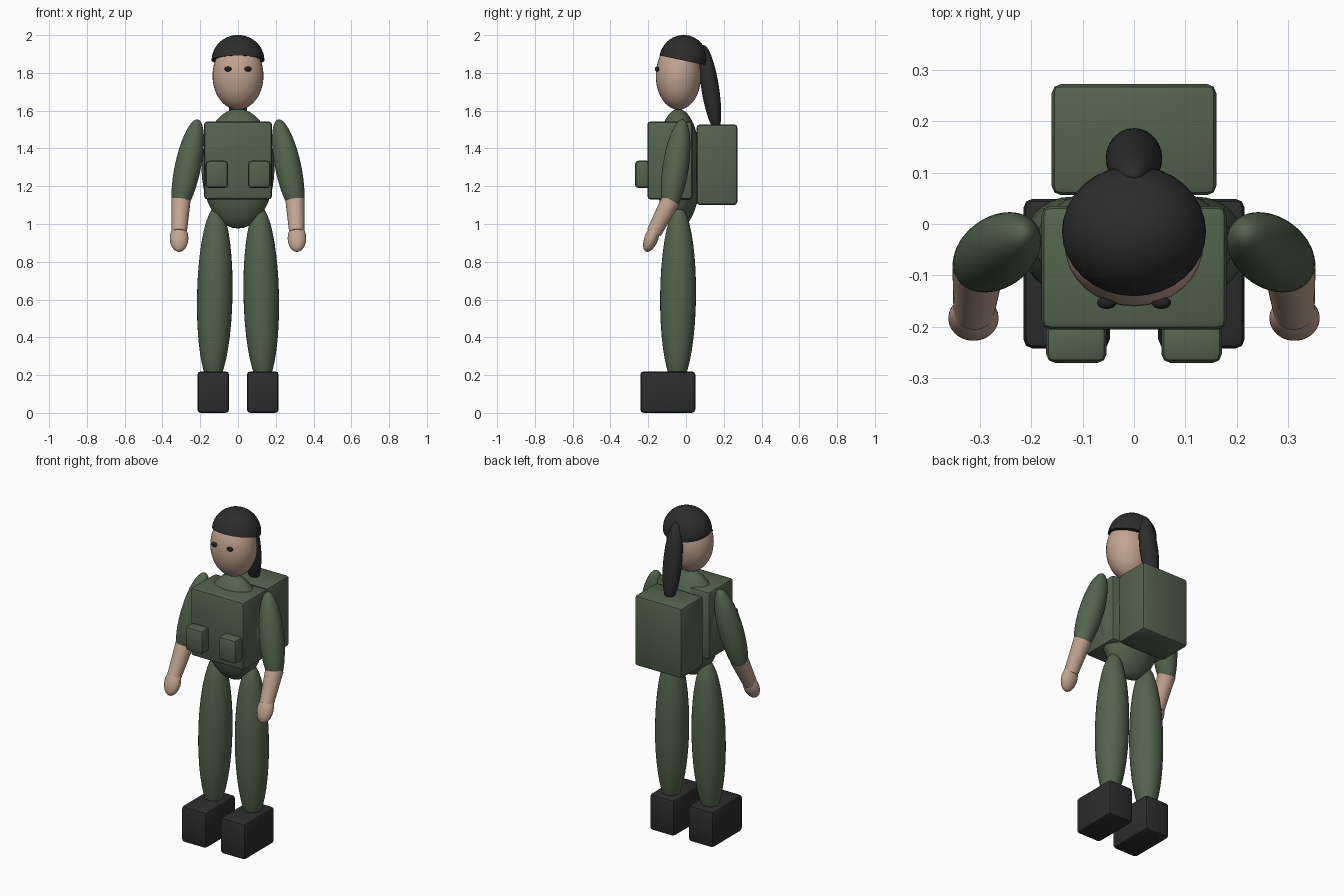
import bpy, bmesh, math
from mathutils import Vector, Matrix

cube = bpy.data.objects.get("Cube")
if cube:
    bpy.data.objects.remove(cube, do_unlink=True)


def material(name, rgb):
    m = bpy.data.materials.new(name)
    m.use_nodes = True
    m.diffuse_color = (*rgb, 1)
    m.node_tree.nodes["Principled BSDF"].inputs["Base Color"].default_value = (*rgb, 1)
    return m


GREEN = material("uniform_green", (0.09, 0.125, 0.075))
SKIN = material("skin", (0.54, 0.37, 0.28))
BLACK = material("soft_black", (0.026, 0.026, 0.026))
EYE = material("eye_black", (0.015, 0.015, 0.015))


def finish(name, bm, mat):
    """Turn a bmesh into a named, shaded object."""
    bmesh.ops.recalc_face_normals(bm, faces=bm.faces)
    mesh = bpy.data.meshes.new(name)
    bm.to_mesh(mesh)
    bm.free()
    mesh.materials.append(mat)
    ob = bpy.data.objects.new(name, mesh)
    bpy.context.collection.objects.link(ob)
    bpy.ops.object.select_all(action='DESELECT')
    bpy.context.view_layer.objects.active = ob
    ob.select_set(True)
    bpy.ops.object.shade_smooth_by_angle(angle=math.radians(30))
    return ob


def align(axis):
    """Rotation that points local z along axis, keeping x sideways."""
    z = Vector(axis).normalized()
    y = z.cross(Vector((1, 0, 0))).normalized()
    return Matrix((y.cross(z), y, z)).transposed().to_4x4()


def ellipsoid(name, centre, radii, mat, axis=(0, 0, 1), half=False):
    bm = bmesh.new()
    bmesh.ops.create_uvsphere(bm, u_segments=32, v_segments=20, radius=1)
    if half:
        cut = bmesh.ops.bisect_plane(bm, geom=bm.verts[:] + bm.edges[:] + bm.faces[:],
                                     plane_co=(0, 0, 0), plane_no=(0, 0, 1), clear_inner=True)
        rim = [e for e in bm.edges if e.is_boundary]
        bmesh.ops.holes_fill(bm, edges=rim)
    bm.transform(Matrix.Translation(centre) @ align(axis) @ Matrix.Diagonal((*radii, 1)))
    return finish(name, bm, mat)


def box(name, low, high, mat, bevel=0.018):
    low, high = Vector(low), Vector(high)
    bm = bmesh.new()
    bmesh.ops.create_cube(bm, size=1)
    bm.transform(Matrix.Translation((low + high) / 2) @ Matrix.Diagonal((*(high - low), 1)))
    bmesh.ops.bevel(bm, geom=bm.edges[:], offset=bevel, segments=2, profile=0.5, affect='EDGES')
    return finish(name, bm, mat)


def tapered(name, start, end, r1, r2, mat):
    start, end = Vector(start), Vector(end)
    bm = bmesh.new()
    bmesh.ops.create_cone(bm, cap_ends=True, segments=32, radius1=r1, radius2=r2,
                          depth=(end - start).length)
    bm.transform(Matrix.Translation((start + end) / 2) @ align(end - start))
    return finish(name, bm, mat)


# Head and hair
ellipsoid("head", (0, -0.04, 1.785), (0.135, 0.12, 0.18), SKIN)
ellipsoid("hair_cap", (0, -0.015, 1.866), (0.14, 0.128, 0.135), BLACK, axis=(0, 0.21, 1), half=True)
ellipsoid("ponytail", (0, 0.128, 1.72), (0.055, 0.047, 0.23), BLACK, axis=(0, -0.155, 1))

# Torso, vest and backpack
ellipsoid("torso", (0, -0.04, 1.293), (0.193, 0.12, 0.317), GREEN)
box("vest", (-0.18, -0.205, 1.13), (0.18, 0.035, 1.543), GREEN)
box("backpack", (-0.16, 0.056, 1.1), (0.16, 0.272, 1.528), GREEN)

# Paired parts
for side, s in (("left", 1), ("right", -1)):
    ellipsoid(side + "_eye", (s * 0.053, -0.153, 1.82), (0.019, 0.012, 0.013), EYE)
    inner, outer = sorted((s * 0.053, s * 0.171))
    box(side + "_pocket", (inner, -0.27, 1.19), (outer, -0.19, 1.335), GREEN)
    ellipsoid(side + "_sleeve", (s * 0.266, -0.055, 1.3), (0.069, 0.069, 0.262), GREEN,
              axis=(-s * 0.21, 0.15, 1))
    tapered(side + "_forearm", (s * 0.302, -0.08, 1.125), (s * 0.311, -0.17, 0.955),
            0.051, 0.04, SKIN)
    ellipsoid(side + "_hand", (s * 0.312, -0.183, 0.925), (0.049, 0.036, 0.077), SKIN,
              axis=(0, 0.4, 1))
    ellipsoid(side + "_leg", (s * 0.123, -0.042, 0.62), (0.094, 0.095, 0.475), GREEN,
              axis=(-s * 0.02, 0.01, 1))
    inner, outer = sorted((s * 0.047, s * 0.215))
    box(side + "_boot", (inner, -0.242, 0), (outer, 0.049, 0.22), BLACK)
